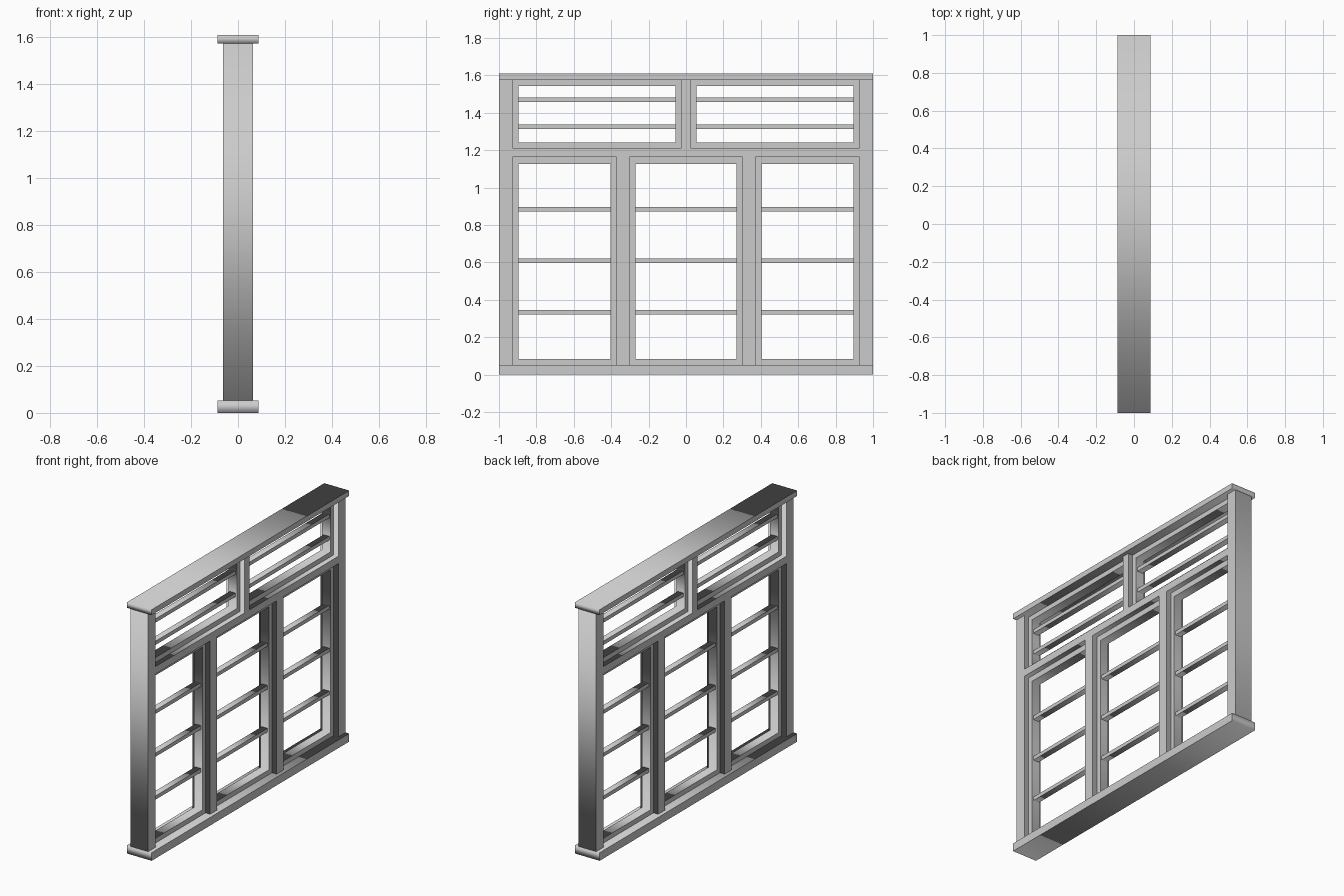
import bpy
from math import radians

if "Cube" in bpy.data.objects:
    bpy.data.objects.remove(bpy.data.objects["Cube"])


def plate(name, loops, depth):
    """Flat outline(s) in the y-z plane, inner loops become holes, thickened along x."""
    curve = bpy.data.curves.new(name, 'CURVE')
    curve.dimensions = '2D'
    curve.fill_mode = 'BOTH'
    curve.extrude = depth / 2
    for loop in loops:
        spline = curve.splines.new('POLY')
        spline.points.add(len(loop) - 1)
        for point, (y, z) in zip(spline.points, loop):
            point.co = (y, z, 0, 1)
        spline.use_cyclic_u = True
    temp = bpy.data.objects.new(name + "_outline", curve)
    bpy.context.collection.objects.link(temp)
    graph = bpy.context.evaluated_depsgraph_get()
    mesh = bpy.data.meshes.new_from_object(temp.evaluated_get(graph))
    bpy.data.objects.remove(temp)
    obj = bpy.data.objects.new(name, mesh)
    obj.rotation_euler = (radians(90), 0, radians(90))  # local x,y,z -> y,z,x
    bpy.context.collection.objects.link(obj)
    return obj


def rect(y0, y1, z0, z1):
    return [(y0, z0), (y1, z0), (y1, z1), (y0, z1)]


FRAME_D, LEDGE_D, SASH_D, BAR_D = 0.126, 0.176, 0.06, 0.04
SILL_Z, HEAD_Z, TOP_Z = 0.052, 1.575, 1.61
LOW_TOP, UP_BOTTOM = 1.163, 1.21
JAMB, POST_IN, POST_OUT, MID = 0.927, 0.302, 0.372, 0.024

# Sill and head ledges
plate("sill", [rect(-1, 1, 0, SILL_Z)], LEDGE_D)
plate("head", [rect(-1, 1, HEAD_Z, TOP_Z)], LEDGE_D)

# Main frame: jambs, transom and posts as one mirrored outline
half = [(MID, HEAD_Z), (MID, UP_BOTTOM), (JAMB, UP_BOTTOM), (JAMB, HEAD_Z),
        (1, HEAD_Z), (1, SILL_Z), (JAMB, SILL_Z), (JAMB, LOW_TOP),
        (POST_OUT, LOW_TOP), (POST_OUT, SILL_Z), (POST_IN, SILL_Z), (POST_IN, LOW_TOP)]
plate("main_frame", [half + [(-y, z) for y, z in reversed(half)]], FRAME_D)


def sash(name, y0, y1, z0, z1, top_rail, bar_heights):
    """Recessed sash frame with horizontal glazing bars."""
    rail = 0.031
    a, b = y0 + rail, y1 - rail
    plate(name, [rect(y0, y1, z0, z1), rect(a, b, z0 + rail, z1 - top_rail)], SASH_D)
    for z in bar_heights:
        plate(name + "_bar", [rect(a, b, z - 0.012, z + 0.012)], BAR_D)


# Three tall lower sashes
for name, y0, y1 in (("left", -JAMB, -POST_OUT), ("middle", -POST_IN, POST_IN),
                     ("right", POST_OUT, JAMB)):
    sash("lower_sash_" + name, y0, y1, SILL_Z, LOW_TOP, 0.036, (0.334, 0.609, 0.884))

# Two wide upper sashes
for name, y0, y1 in (("left", -JAMB, -MID), ("right", MID, JAMB)):
    sash("upper_sash_" + name, y0, y1, UP_BOTTOM, HEAD_Z, 0.031, (1.326, 1.469))
